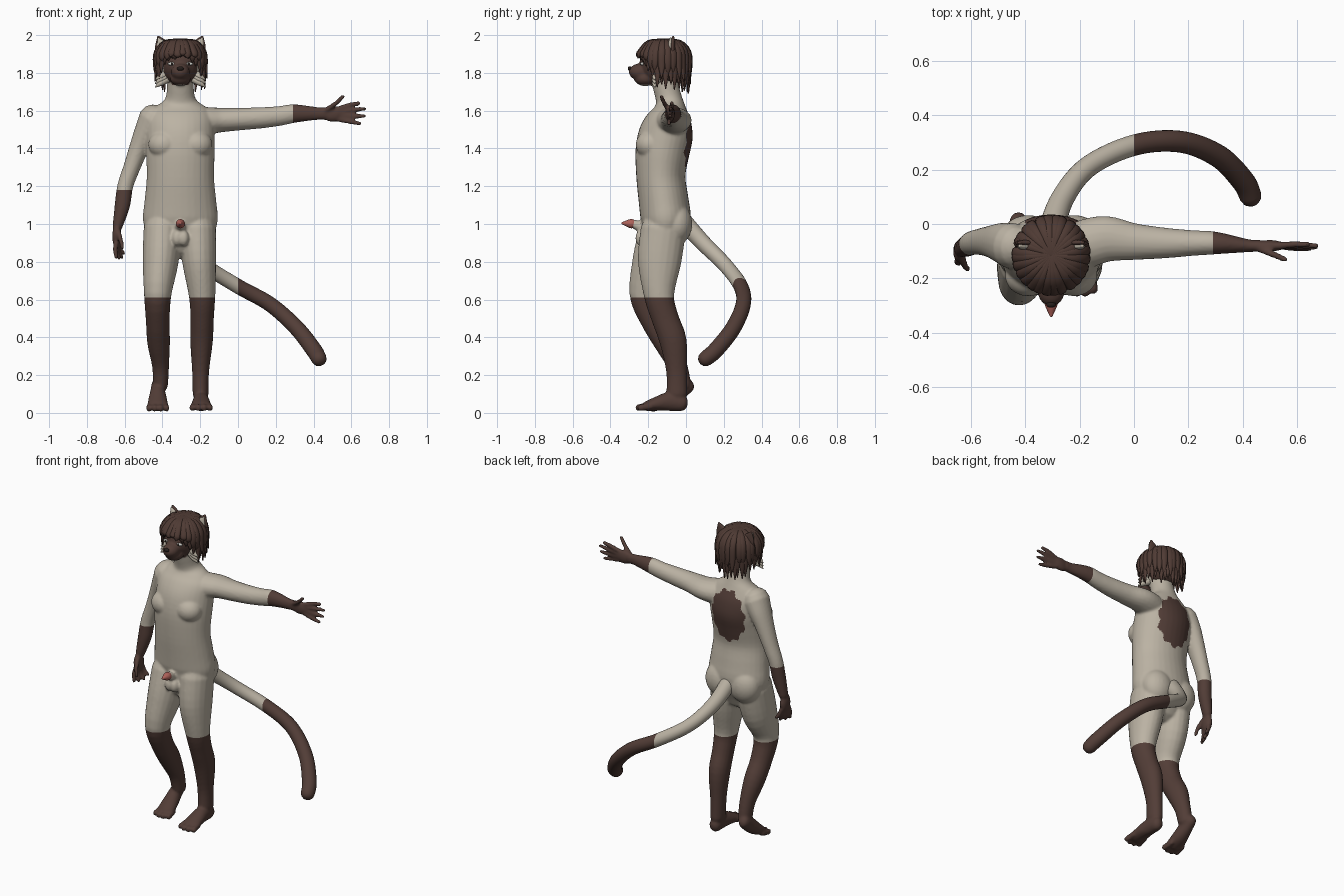
import bpy, bmesh, math, random
from mathutils import Vector, Matrix

random.seed(4)
CX = -0.305  # body centre line


def material(name, rgb):
    m = bpy.data.materials.new(name)
    m.diffuse_color = (*rgb, 1)
    return m


PALE = material("pale fur", (0.50, 0.45, 0.37))
BROWN = material("dark brown fur", (0.085, 0.047, 0.038))
HAIR = material("brown hair", (0.078, 0.043, 0.034))
RED = material("muted red", (0.42, 0.12, 0.10))
EYE = material("eye white", (0.62, 0.62, 0.58))
BLACK = material("near black", (0.02, 0.014, 0.012))


def spline(pts, steps):
    """Catmull-Rom through tuples of equal length."""
    out = []
    for i in range(len(pts) - 1):
        p = [pts[max(i - 1, 0)], pts[i], pts[i + 1], pts[min(i + 2, len(pts) - 1)]]
        for s in range(steps):
            t = s / steps
            out.append([0.5 * (2 * b + (c - a) * t + (2 * a - 5 * b + 4 * c - d) * t * t
                        + (3 * b - a - 3 * c + d) * t ** 3) for a, b, c, d in zip(*p)])
    return out + [list(pts[-1])]


def loft(bm, pts, side=(1, 0, 0), seg=20, steps=4):
    """Rounded tube through (x, y, z, radius along side, other radius)."""
    pts = spline(pts, steps)
    cs = [Vector(p[:3]) for p in pts]
    secs = []
    for i, p in enumerate(pts):
        t = (cs[min(i + 1, len(cs) - 1)] - cs[max(i - 1, 0)]).normalized()
        secs.append((cs[i], t, p[3], p[4]))
    c, t, a, b = secs[0]
    r = min(a, b)
    head = [(c - t * r * k, t, a * s, b * s) for k, s in ((0.95, 0.3), (0.8, 0.6), (0.5, 0.87))]
    c, t, a, b = secs[-1]
    r = min(a, b)
    tail = [(c + t * r * k, t, a * s, b * s) for k, s in ((0.5, 0.87), (0.8, 0.6), (0.95, 0.3))]
    rings = []
    for c, t, a, b in head + secs + tail:
        u = Vector(side)
        u = (u - t * u.dot(t)).normalized()
        v = t.cross(u)
        rings.append([bm.verts.new(c + u * a * math.cos(k * math.tau / seg) + v * b * math.sin(k * math.tau / seg))
                      for k in range(seg)])
    for r0, r1 in zip(rings, rings[1:]):
        for k in range(seg):
            bm.faces.new((r0[k], r0[(k + 1) % seg], r1[(k + 1) % seg], r1[k]))
    bm.faces.new(rings[0][::-1])
    bm.faces.new(rings[-1])


def ball(bm, c, r):
    bmesh.ops.create_uvsphere(bm, u_segments=24, v_segments=16, radius=1,
                              matrix=Matrix.Translation(c) @ Matrix.Diagonal((*r, 1)))


def finish(name, bm, mats, rule=None):
    bmesh.ops.recalc_face_normals(bm, faces=bm.faces[:])
    for f in bm.faces:
        f.smooth = True
        if rule:
            f.material_index = rule(f.calc_center_median(), f.normal)
    me = bpy.data.meshes.new(name)
    bm.to_mesh(me)
    bm.free()
    for m in mats:
        me.materials.append(m)
    ob = bpy.data.objects.new(name, me)
    bpy.context.collection.objects.link(ob)
    return ob


# ---- body: overlapping lofts fused by a voxel remesh ----
bm = bmesh.new()
torso = [(0.92, -0.125, 0.17, 0.105), (1.02, -0.108, 0.198, 0.132), (1.12, -0.118, 0.19, 0.132),
         (1.25, -0.133, 0.178, 0.13), (1.38, -0.125, 0.182, 0.143), (1.48, -0.105, 0.182, 0.143),
         (1.56, -0.09, 0.178, 0.118), (1.615, -0.085, 0.14, 0.085), (1.66, -0.09, 0.082, 0.07),
         (1.74, -0.11, 0.07, 0.068), (1.80, -0.12, 0.07, 0.07)]
loft(bm, [(CX, y, z, a, b) for z, y, a, b in torso], seg=32)
for s in (-1, 1):  # chest, buttocks
    ball(bm, (CX + s * 0.085, -0.19, 1.42), (0.085, 0.076, 0.075))
    ball(bm, (CX + s * 0.085, -0.05, 1.0), (0.1, 0.083, 0.11))
    ball(bm, (CX + s * 0.018, -0.238, 0.925), (0.028, 0.03, 0.042))
loft(bm, [(CX, -0.22, 0.975, 0.03, 0.03), (CX, -0.275, 1.0, 0.024, 0.024)])
# skull, muzzle, chin
ball(bm, (CX, -0.13, 1.85), (0.105, 0.115, 0.12))
ball(bm, (CX, -0.245, 1.805), (0.05, 0.058, 0.044))
ball(bm, (CX, -0.215, 1.77), (0.055, 0.06, 0.04))
# legs: one straight, one bent
loft(bm, [(-0.215, -0.12, 0.97, 0.10, 0.12), (-0.205, -0.14, 0.80, 0.09, 0.115), (-0.19, -0.142, 0.62, 0.07, 0.08),
          (-0.19, -0.11, 0.50, 0.062, 0.072), (-0.193, -0.068, 0.38, 0.06, 0.072), (-0.198, -0.05, 0.22, 0.045, 0.055),
          (-0.198, -0.048, 0.10, 0.042, 0.056)])
loft(bm, [(-0.40, -0.125, 0.97, 0.10, 0.12), (-0.41, -0.165, 0.80, 0.095, 0.12), (-0.425, -0.215, 0.63, 0.073, 0.085),
          (-0.425, -0.17, 0.49, 0.063, 0.07), (-0.42, -0.10, 0.37, 0.06, 0.068), (-0.41, -0.045, 0.25, 0.045, 0.052),
          (-0.41, -0.02, 0.15, 0.04, 0.048)])
# feet: (centre x, heel-to-ball path, toe y, toe z)
feet = [(-0.195, ((-0.025, 0.052, 0.036, 0.044), (-0.09, 0.06, 0.042, 0.05), (-0.15, 0.05, 0.05, 0.038),
                  (-0.205, 0.036, 0.054, 0.027)), -0.235, 0.032),
        (-0.425, ((0.008, 0.145, 0.034, 0.04), (-0.04, 0.11, 0.04, 0.045), (-0.09, 0.07, 0.05, 0.04),
                  (-0.135, 0.042, 0.054, 0.03)), -0.165, 0.03)]
for fx, path, ty, tz in feet:
    loft(bm, [(fx, *p) for p in path])
    for k in range(4):
        d = k - 1.5
        y = ty - 0.012 + 0.006 * d * d
        loft(bm, [(fx + d * 0.028, y + 0.05, tz + 0.006, 0.014, 0.018), (fx + d * 0.031, y - 0.008, tz - 0.005, 0.016, 0.019)])
# arms: one stretched out sideways, one hanging
loft(bm, [(-0.17, -0.07, 1.545, 0.09, 0.075), (-0.10, -0.055, 1.55, 0.085, 0.066), (0.0, -0.065, 1.555, 0.068, 0.06),
          (0.12, -0.07, 1.562, 0.056, 0.056), (0.22, -0.07, 1.572, 0.047, 0.052), (0.30, -0.07, 1.585, 0.042, 0.049),
          (0.42, -0.08, 1.585, 0.024, 0.034), (0.46, -0.08, 1.585, 0.022, 0.034)], side=(0, 1, 0))
loft(bm, [(-0.45, -0.08, 1.555, 0.085, 0.078), (-0.487, -0.07, 1.49, 0.075, 0.062), (-0.525, -0.065, 1.4, 0.06, 0.052),
          (-0.562, -0.065, 1.3, 0.05, 0.045), (-0.597, -0.07, 1.2, 0.044, 0.042), (-0.612, -0.08, 1.1, 0.04, 0.041),
          (-0.637, -0.09, 0.99, 0.032, 0.027)], side=(0, 1, 0))
# hands
ball(bm, (0.50, -0.08, 1.583), (0.06, 0.021, 0.042))
ball(bm, (-0.642, -0.10, 0.935), (0.024, 0.042, 0.062))
fingers = [((0.46, -0.09, 1.60), (0.52, -0.115, 1.64), (0.555, -0.13, 1.675)),
           ((0.53, -0.08, 1.61), (0.59, -0.075, 1.63), (0.64, -0.075, 1.64)),
           ((0.54, -0.08, 1.595), (0.61, -0.078, 1.603), (0.672, -0.08, 1.61)),
           ((0.54, -0.08, 1.575), (0.61, -0.083, 1.57), (0.668, -0.085, 1.572)),
           ((0.53, -0.08, 1.555), (0.59, -0.088, 1.542), (0.645, -0.09, 1.532)),
           ((-0.635, -0.12, 0.965), (-0.622, -0.155, 0.92), (-0.612, -0.165, 0.875)),
           ((-0.645, -0.13, 0.90), (-0.65, -0.14, 0.865), (-0.645, -0.145, 0.825)),
           ((-0.645, -0.11, 0.89), (-0.642, -0.115, 0.85), (-0.63, -0.118, 0.82)),
           ((-0.64, -0.09, 0.89), (-0.632, -0.09, 0.85), (-0.615, -0.088, 0.825)),
           ((-0.635, -0.072, 0.90), (-0.625, -0.066, 0.87), (-0.606, -0.06, 0.845))]
for a, b, c in fingers:
    loft(bm, [(*a, 0.014, 0.014), (*b, 0.0125, 0.0125), (*c, 0.011, 0.011)], side=(0, 1, 0.01), seg=12)

raw = finish("body_base", bm, [PALE])
rem = raw.modifiers.new("fuse", 'REMESH')
rem.mode, rem.voxel_size = 'VOXEL', 0.0075
smo = raw.modifiers.new("soften", 'SMOOTH')
smo.factor, smo.iterations = 0.5, 5
dg = bpy.context.evaluated_depsgraph_get()
bm = bmesh.new()
bm.from_mesh(bpy.data.meshes.new_from_object(raw.evaluated_get(dg)))
bpy.data.objects.remove(raw)
for co, no in (((0, 0, 0.61), (0, 0, 1)), ((0, 0, 1.18), (0, 0, 1)), ((0.29, 0, 0), (1, 0, 0))):
    bmesh.ops.bisect_plane(bm, geom=bm.verts[:] + bm.edges[:] + bm.faces[:], plane_co=co, plane_no=no)


def body_rule(c, n):
    if c.z < 0.61 or c.x > 0.29 or (c.z < 1.18 and c.x < -0.53):  # socks and gloves
        return 1
    if c.z > 1.738 and c.y < -0.165 and abs(c.x - CX) < 0.088:  # face
        return 1
    u, v = (c.x - CX) / 0.115, (c.z - 1.45) / 0.165  # back patch with ragged rim
    return int(c.y > -0.06 and n.y > 0 and u * u + v * v < 1 + 0.12 * math.sin(11 * math.atan2(v, u)))


finish("body", bm, [PALE, BROWN], body_rule)

# ---- tail ----
bm = bmesh.new()
tail = [(-0.305, -0.03, 1.03, 0.05), (-0.265, 0.09, 0.90, 0.043), (-0.17, 0.21, 0.78, 0.039), (0.0, 0.29, 0.67, 0.039),
        (0.17, 0.303, 0.575, 0.04), (0.31, 0.25, 0.45, 0.042), (0.40, 0.16, 0.335, 0.043), (0.428, 0.105, 0.288, 0.041)]
loft(bm, [(*p, p[3]) for p in tail], side=(0.3, -0.5, 0.8), seg=24, steps=8)
bmesh.ops.bisect_plane(bm, geom=bm.verts[:] + bm.edges[:] + bm.faces[:], plane_co=(0.0, 0, 0), plane_no=(1, 0, 0))
finish("tail", bm, [PALE, BROWN], lambda c, n: int(c.x > 0))

# ---- groin detail ----
bm = bmesh.new()
loft(bm, [(CX, -0.27, 1.0, 0.02, 0.02), (CX, -0.295, 1.002, 0.024, 0.024), (CX, -0.335, 1.004, 0.007, 0.007)])
finish("groin_tip", bm, [RED])

# ---- face details ----
whites, pupils, nose, tufts = (bmesh.new() for _ in range(4))
for s in (-1, 1):
    ball(whites, (CX + s * 0.046, -0.232, 1.848), (0.021, 0.009, 0.009))
    ball(pupils, (CX + s * 0.045, -0.238, 1.848), (0.007, 0.005, 0.007))
    for k in range(3):
        loft(tufts, [(CX + s * 0.07, -0.15, 1.80 - k * 0.016, 0.022, 0.022), (CX + s * 0.105, -0.165, 1.78 - k * 0.017, 0.016, 0.016),
                     (CX + s * 0.132, -0.165, 1.765 - k * 0.02, 0.003, 0.003)], side=(0, 1, 0), seg=8)
ball(nose, (CX, -0.297, 1.823), (0.018, 0.011, 0.012))
finish("eyes", whites, [EYE])
finish("pupils", pupils, [BLACK])
finish("nose", nose, [BLACK])
finish("cheek_tufts", tufts, [PALE])

# ---- ears: dark shell with pale inner plate ----
outer, inner = bmesh.new(), bmesh.new()
for s in (-1, 1):
    for b, dy, k in ((outer, 0.0, 1.0), (inner, -0.013, 0.72)):
        loft(b, [(CX + s * 0.085, -0.07 + dy, 1.90, 0.045 * k, 0.014), (CX + s * 0.10, -0.07 + dy, 1.95, 0.036 * k, 0.012),
                 (CX + s * 0.116, -0.068 + dy, 1.96 + 0.03 * k, 0.008 * k, 0.006)])
finish("ears", outer, [BROWN])
finish("ear_insides", inner, [PALE])

# ---- hair: cap plus tapered locks falling from the crown ----
bm = bmesh.new()
ball(bm, (CX, -0.09, 1.855), (0.115, 0.11, 0.118))
for layer, count in ((0, 34), (1, 28)):
    for k in range(count):
        th = (k + 0.5 * layer + random.uniform(-0.25, 0.25)) / count * math.tau
        dx, dy = math.sin(th), math.cos(th)  # dy = 1 at the back
        front = max(0, -dy - 0.35) / 0.65
        low = (1.735 - 0.025 * dy) * (1 - front) + 1.885 * front
        low += random.uniform(-0.02, 0.025) * (1 - 0.5 * front) + 0.045 * layer * (1 - front)
        rad = 0.128 + 0.008 * layer
        mid = (1.905 + low) / 2
        path = [(0.02, 1.968, 0.008), (0.6, 1.957, 0.019), (0.95, 1.905, 0.021), (1.0, mid, 0.019),
                (0.98 + random.uniform(-0.06, 0.07), low, 0.003)]
        loft(bm, [(CX + dx * rad * f, -0.115 + dy * (rad + 0.004) * f, z + 0.008 * layer * (f < 1), w, 0.4 * w + 0.002)
                  for f, z, w in path], side=(dy, -dx, 0), seg=8, steps=3)
finish("hair", bm, [HAIR])
